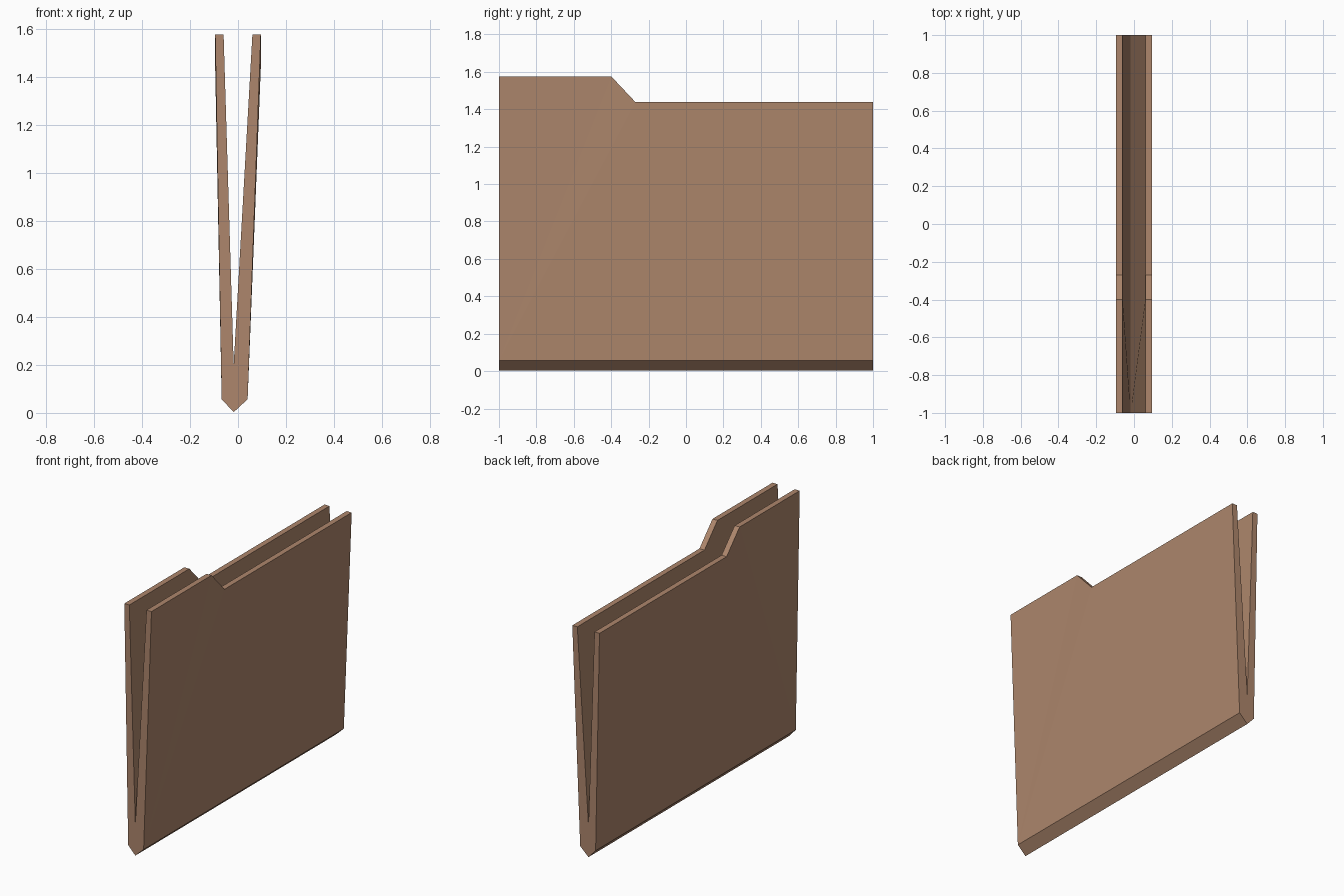
import bpy, bmesh

if "Cube" in bpy.data.objects:
    bpy.data.objects.remove(bpy.data.objects["Cube"])

TOP, STEP = 1.576, 1.438       # tab height and lower edge height
TAB_Y, SLOPE_Y = -0.40, -0.27  # where the tab ends and where its slope lands

bm = bmesh.new()
v = bm.verts.new


def bottom_line(x, z):
    """Front and back vertex of a line along the fold."""
    return v((x, -1, z)), v((x, 1, z))


def top_line(x):
    """Stepped upper edge of a sheet, front to back."""
    return [v((x, y, z)) for y, z in
            ((-1, TOP), (TAB_Y, TOP), (SLOPE_Y, STEP), (1, STEP))]


spine = bottom_line(-0.018, 0.003)
valley = bottom_line(-0.018, 0.20)


def skin(top, low):
    """Sheet surface, fanned from its lower front corner."""
    pts = top + [low[1]]
    for a, b in zip(pts, pts[1:]):
        bm.faces.new((low[0], a, b))


# Two sheets joined at the pointed spine
for outer_x, inner_x, low_x in ((-0.095, -0.06, -0.068), (0.095, 0.06, 0.04)):
    low = bottom_line(low_x, 0.057)
    outer, inner = top_line(outer_x), top_line(inner_x)
    skin(outer, low)
    skin(inner, valley)
    # Stepped rim
    for i in range(3):
        bm.faces.new((outer[i], outer[i + 1], inner[i + 1], inner[i]))
    # Bevelled underside
    bm.faces.new((low[0], low[1], spine[1], spine[0]))
    # Front and back end caps
    for end, t in ((0, 0), (1, 3)):
        bm.faces.new((outer[t], inner[t], valley[end], low[end]))
        bm.faces.new((low[end], valley[end], spine[end]))

bmesh.ops.recalc_face_normals(bm, faces=bm.faces)
mesh = bpy.data.meshes.new("folder")
bm.to_mesh(mesh)
bm.free()

folder = bpy.data.objects.new("folder", mesh)
bpy.context.collection.objects.link(folder)
card = bpy.data.materials.new("brown_card")
card.diffuse_color = (0.42, 0.24, 0.15, 1)
card.use_nodes = True
card.node_tree.nodes["Principled BSDF"].inputs["Base Color"].default_value = card.diffuse_color
mesh.materials.append(card)
